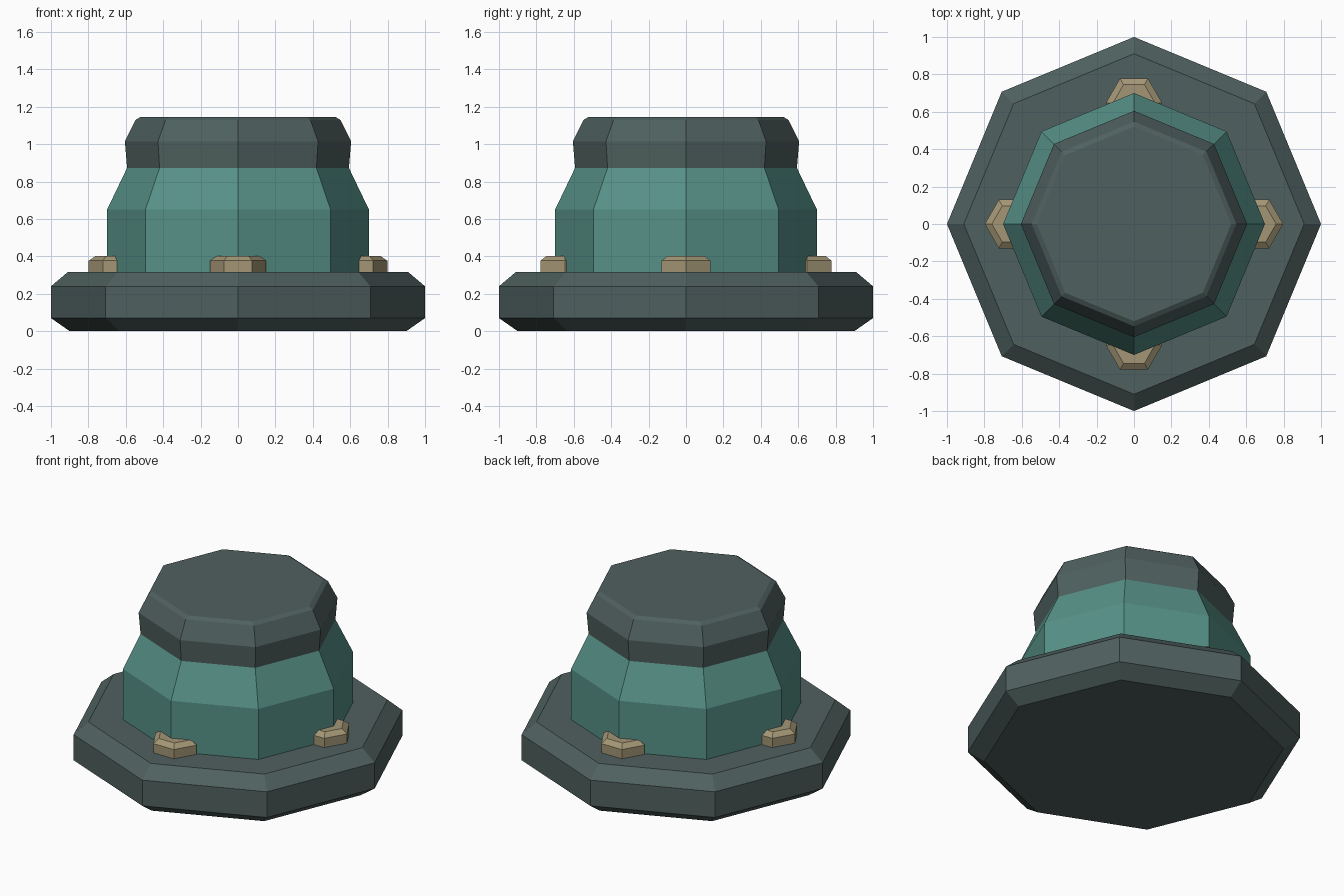
import bpy, bmesh
from math import cos, sin, tau

cube = bpy.data.objects.get("Cube")
if cube:
    bpy.data.objects.remove(cube)


def material(name, rgb):
    mat = bpy.data.materials.new(name)
    mat.use_nodes = True
    colour = (*rgb, 1)
    mat.diffuse_color = colour
    mat.node_tree.nodes["Principled BSDF"].inputs["Base Color"].default_value = colour
    return mat


def stacked_prism(name, sides, profile, mat, centre=(0, 0)):
    """Flat-sided solid through (radius, height) rings, with a corner on +x."""
    bm = bmesh.new()
    rings = [[bm.verts.new((r * cos(tau * i / sides), r * sin(tau * i / sides), z))
              for i in range(sides)] for r, z in profile]
    for low, high in zip(rings, rings[1:]):
        for i in range(sides):
            j = (i + 1) % sides
            bm.faces.new((low[i], low[j], high[j], high[i]))
    bm.faces.new(rings[0][::-1])
    bm.faces.new(rings[-1])
    mesh = bpy.data.meshes.new(name)
    bm.to_mesh(mesh)
    bm.free()
    mesh.materials.append(mat)
    obj = bpy.data.objects.new(name, mesh)
    obj.location = (*centre, 0)
    bpy.context.collection.objects.link(obj)
    return obj


slate = material("dark slate", (0.078, 0.118, 0.114))
teal = material("teal", (0.095, 0.285, 0.245))
tan = material("tan", (0.37, 0.305, 0.18))

# Wide chamfered base
stacked_prism("base", 8, [(0.9, 0), (1, 0.07), (1, 0.24), (0.91, 0.316)], slate)

# Body with tapered shoulder
stacked_prism("body", 8, [(0.7, 0.316), (0.7, 0.65), (0.593, 0.873)], teal)

# Chamfered cap
stacked_prism("cap", 8, [(0.593, 0.873), (0.605, 1.015), (0.547, 1.13), (0.52, 1.146)], slate)

# Bolts around the foot of the body, all facing the same way
bolt = [(0.15, 0.31), (0.15, 0.377), (0.112, 0.403)]
for side, x, y in (("left", 1, 0), ("back", 0, 1), ("right", -1, 0), ("front", 0, -1)):
    stacked_prism(side + "_bolt", 6, bolt, tan, (x * 0.648, y * 0.648))
